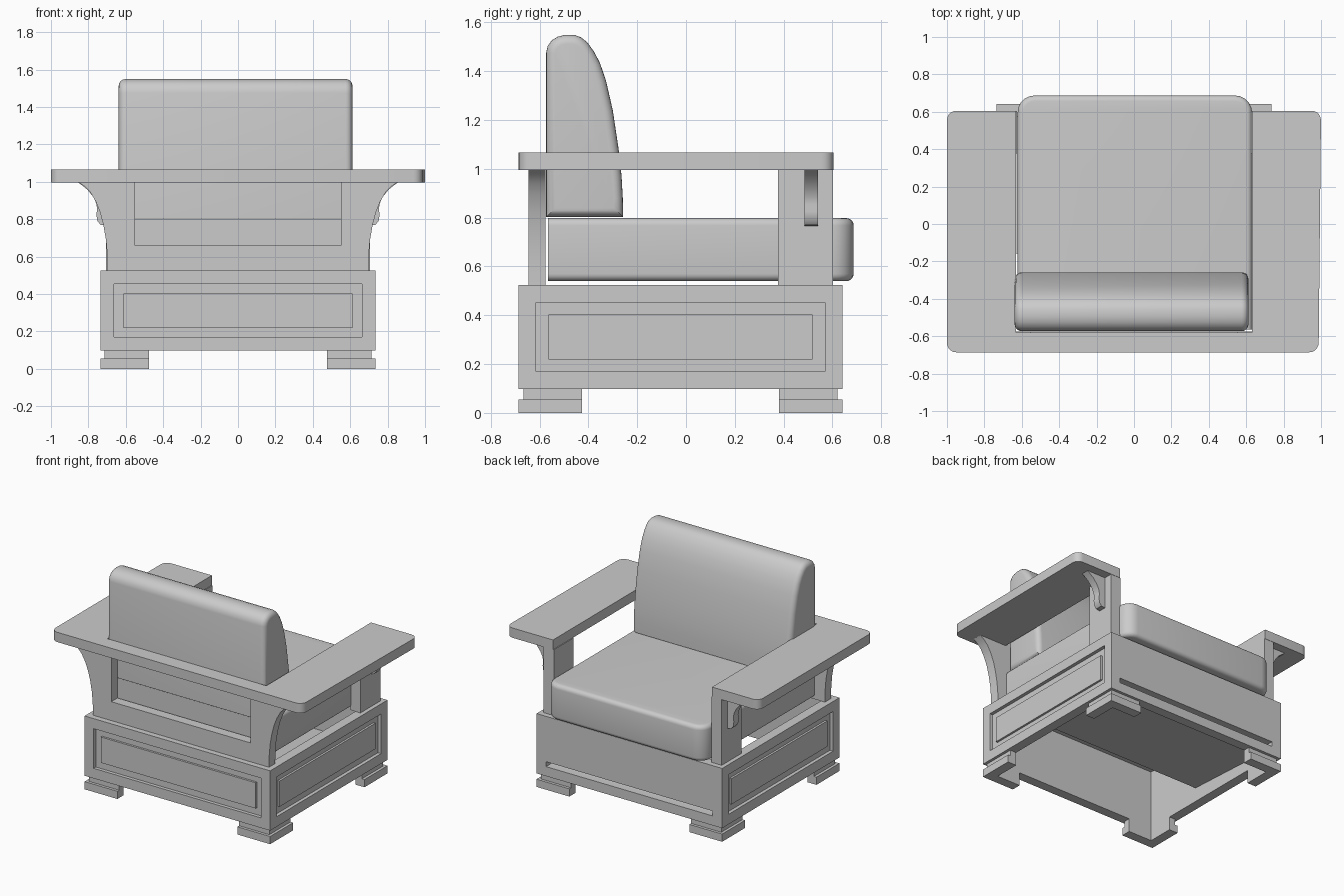
import bpy, bmesh, math
from mathutils import Vector

if "Cube" in bpy.data.objects:
    bpy.data.objects.remove(bpy.data.objects["Cube"], do_unlink=True)

grey = bpy.data.materials.new("plain_grey")
grey.use_nodes = True
grey.diffuse_color = (0.6, 0.6, 0.6, 1)
grey.node_tree.nodes["Principled BSDF"].inputs["Base Color"].default_value = (0.6, 0.6, 0.6, 1)


def finish(name, bm, smooth=False, mirror=False):
    """Turn a bmesh into a named object, optionally mirrored across x."""
    bmesh.ops.recalc_face_normals(bm, faces=bm.faces)
    if mirror:
        extra = bmesh.ops.duplicate(bm, geom=bm.verts[:] + bm.edges[:] + bm.faces[:])["geom"]
        for v in extra:
            if isinstance(v, bmesh.types.BMVert):
                v.co.x *= -1
        bmesh.ops.reverse_faces(bm, faces=[f for f in extra if isinstance(f, bmesh.types.BMFace)])
    mesh = bpy.data.meshes.new(name)
    bm.to_mesh(mesh)
    bm.free()
    mesh.materials.append(grey)
    ob = bpy.data.objects.new(name, mesh)
    bpy.context.collection.objects.link(ob)
    if smooth:
        bpy.ops.object.select_all(action='DESELECT')
        ob.select_set(True)
        bpy.context.view_layer.objects.active = ob
        bpy.ops.object.shade_smooth_by_angle(angle=math.radians(35))
    return ob


def prism(points, axis, lo, hi):
    """Extrude a closed outline along the given axis (0, 1 or 2)."""
    bm = bmesh.new()

    def place(p, d):
        c = list(p)
        c.insert(axis, d)
        return Vector(c)

    face = bm.faces.new([bm.verts.new(place(p, lo)) for p in points])
    top = bmesh.ops.extrude_face_region(bm, geom=[face])["geom"]
    for v in top:
        if isinstance(v, bmesh.types.BMVert):
            v.co[axis] = hi
    bmesh.ops.recalc_face_normals(bm, faces=bm.faces)
    return bm


def block(x0, x1, y0, y1, z0, z1):
    return prism([(x0, y0), (x1, y0), (x1, y1), (x0, y1)], 2, z0, z1)


def round_edges(bm, radius, test, segments=5):
    bmesh.ops.bevel(bm, geom=[e for e in bm.edges if test(e)], offset=radius,
                    segments=segments, profile=0.5, affect='EDGES', clamp_overlap=True)


# Base: open box of four walls, with recessed frames holding raised panels
W, BACK, FRONT, WALL = 0.735, -0.686, 0.641, 0.07
bm = block(-W, W, BACK, FRONT, 0.097, 0.525)
bm.normal_update()
sides = [f for f in bm.faces if abs(f.normal.x) > 0.9 or f.normal.y < -0.9]
caps = [f for f in bm.faces if abs(f.normal.z) > 0.9]
for thickness, depth in [(0.072, 0), (0, -0.025), (0.05, 0), (0, 0.015)]:
    bmesh.ops.inset_individual(bm, faces=sides, thickness=thickness, depth=depth, use_even_offset=True)
bmesh.ops.inset_individual(bm, faces=caps, thickness=WALL, depth=0, use_even_offset=True)
rims = [e for f in caps for e in f.edges]
bmesh.ops.delete(bm, geom=caps, context='FACES_ONLY')
bmesh.ops.bridge_loops(bm, edges=rims)
base = finish("base", bm)

# Slot through the open side of the base, with a gently rising pocket behind it
cutter = finish("slot_cutter", block(-0.66, 0.66, 0.55, 0.7, 0.165, 0.2))
cutter.hide_render = True
cutter.hide_viewport = True
cut = base.modifiers.new("slot", 'BOOLEAN')
cut.operation = 'DIFFERENCE'
cut.object = cutter
pocket = [(0.595, 0.16), (-0.157, 0.2), (-0.157, 0.245), (0.595, 0.205),
          (0.595, 0.2), (-0.152, 0.24), (-0.152, 0.205), (0.595, 0.165)]
finish("slot_pocket", prism(pocket, 0, -0.667, 0.667))

# Stepped L-shaped corner feet, flush with the inside of the walls
for place, corner, sy in [("rear", BACK, 1), ("front", FRONT, -1)]:
    for step, inset, z0, z1 in [("foot", 0, 0, 0.055), ("foot_step", 0.02, 0.055, 0.097)]:
        a, b, reach, arm = W - inset, corner + sy * inset, 0.26 - inset, WALL - inset
        outline = [(a, b), (a - reach, b), (a - reach, b + sy * arm), (a - arm, b + sy * arm),
                   (a - arm, b + sy * reach), (a, b + sy * reach)]
        finish(f"{place}_{step}", prism(outline, 2, z0, z1), mirror=True)

# Wide armrest wrapping round the back
rail = [(-1, BACK), (0.987, BACK), (1, 0.605), (0.63, 0.605), (0.63, -0.58),
        (-0.63, -0.58), (-0.63, 0.605), (-1, 0.605)]
bm = prism(rail, 2, 0.996, 1.066)
round_edges(bm, 0.05, lambda e: all(abs(v.co.x) > 0.98 for v in e.verts)
            and abs(e.verts[0].co.z - e.verts[1].co.z) > 0.05)
finish("armrest", bm, smooth=True)

# Front posts with curved brackets
finish("front_post", block(0.625, 0.705, 0.378, 0.603, 0.525, 0.996), mirror=True)
bracket = [(0.7, 0.765), (0.735, 0.77), (0.752, 0.79), (0.757, 0.825), (0.753, 0.855),
           (0.758, 0.885), (0.775, 0.92), (0.805, 0.958), (0.84, 0.985), (0.855, 0.996), (0.7, 0.996)]
finish("arm_bracket", prism(bracket, 1, 0.485, 0.54), smooth=True, mirror=True)

# Back frame: flared uprights and a lower rail
flare = [(0.552, 0.525), (0.697, 0.525), (0.699, 0.61), (0.706, 0.69), (0.719, 0.765),
         (0.737, 0.835), (0.76, 0.893), (0.788, 0.942), (0.818, 0.974), (0.85, 0.996), (0.552, 0.996)]
finish("back_upright", prism(flare, 1, -0.645, -0.575), smooth=True, mirror=True)
finish("back_rail", block(-0.552, 0.552, -0.645, -0.575, 0.525, 0.66))

# Seat cushion: rounded at the front and sides, square at the back
bm = block(-0.622, 0.631, -0.565, 0.687, 0.54, 0.798)
round_edges(bm, 0.09, lambda e: abs(e.verts[0].co.z - e.verts[1].co.z) > 0.2
            and e.verts[0].co.y > 0)
round_edges(bm, 0.03, lambda e: e.calc_face_angle(0) > math.radians(40)
            and max(v.co.y for v in e.verts) > -0.5)
finish("seat_cushion", bm, smooth=True)

# Back cushion: tapered outline with a rounded top and softened ends
side = [(-0.573, 0.803), (-0.573, 1.475), (-0.567, 1.503), (-0.55, 1.527), (-0.525, 1.542),
        (-0.495, 1.549), (-0.455, 1.548), (-0.43, 1.539), (-0.405, 1.519), (-0.378, 1.482), (-0.353, 1.435),
        (-0.328, 1.362), (-0.3, 1.24), (-0.276, 1.08), (-0.264, 0.97), (-0.259, 0.88), (-0.258, 0.803)]
bm = prism(side, 0, -0.638, 0.612)
round_edges(bm, 0.037, lambda e: abs(e.verts[0].co.x - e.verts[1].co.x) < 0.01)
finish("back_cushion", bm, smooth=True)
